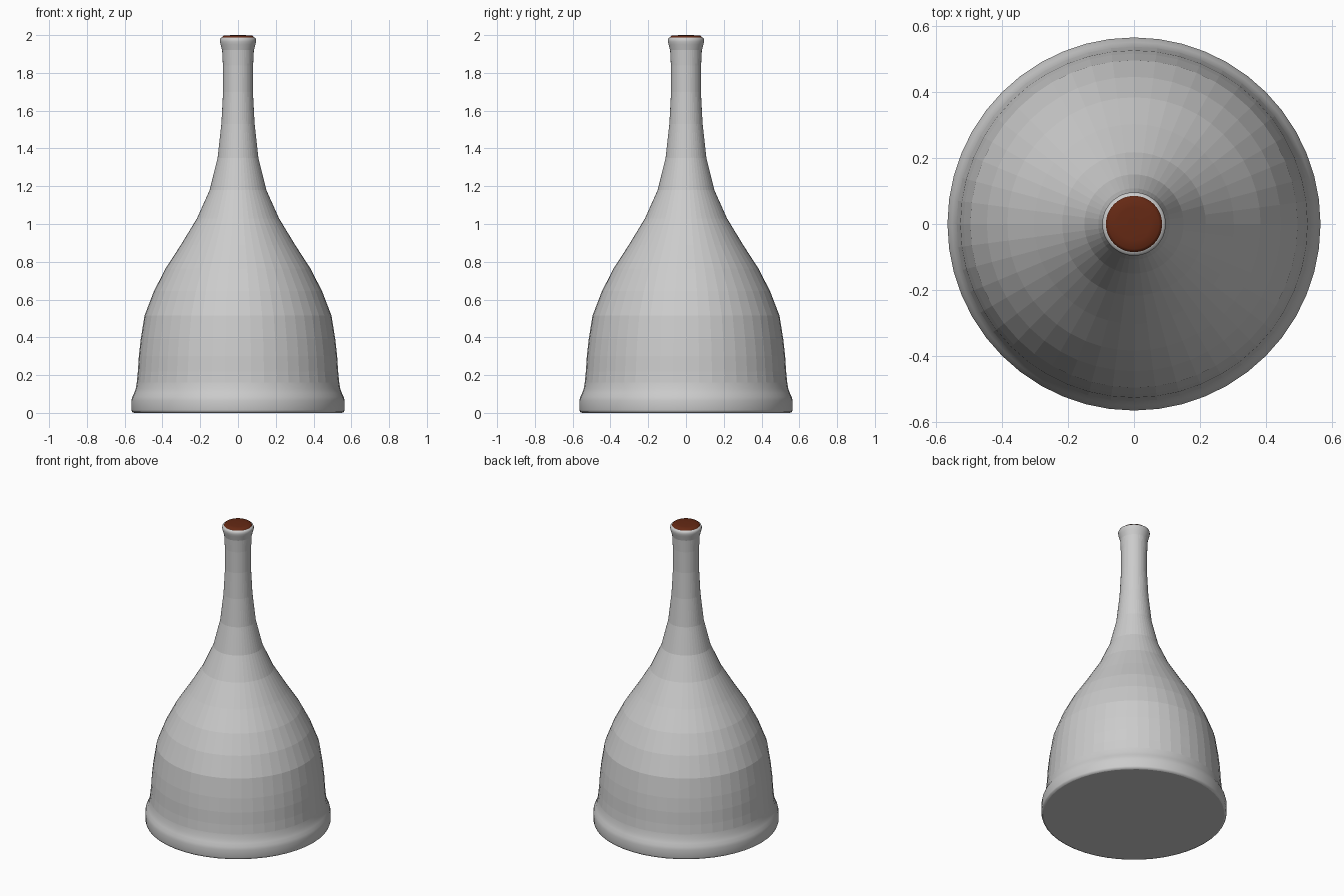
import bpy, bmesh
from math import cos, sin, pi

cube = bpy.data.objects.get("Cube")
if cube:
    bpy.data.objects.remove(cube, do_unlink=True)

SEGMENTS = 48


def material(name, color):
    m = bpy.data.materials.new(name)
    m.diffuse_color = color
    m.use_nodes = True
    bsdf = next(n for n in m.node_tree.nodes if n.type == 'BSDF_PRINCIPLED')
    bsdf.inputs["Base Color"].default_value = color
    return m


def lathe(name, profile, mat, smooth=None, close_bottom=False, close_top=False):
    """Spin (radius, height) points around z; smooth(z) chooses smooth bands."""
    bm = bmesh.new()
    rings = []
    for r, z in profile:
        rings.append([bm.verts.new((r * cos(2 * pi * i / SEGMENTS),
                                    r * sin(2 * pi * i / SEGMENTS), z))
                      for i in range(SEGMENTS)])
    for low, high in zip(rings, rings[1:]):
        for i in range(SEGMENTS):
            j = (i + 1) % SEGMENTS
            face = bm.faces.new((low[i], low[j], high[j], high[i]))
            face.smooth = bool(smooth and smooth(face.calc_center_median().z))
    if close_bottom:
        bm.faces.new(rings[0][::-1])
    if close_top:
        bm.faces.new(rings[-1])
    mesh = bpy.data.meshes.new(name)
    bm.to_mesh(mesh)
    bm.free()
    mesh.materials.append(mat)
    obj = bpy.data.objects.new(name, mesh)
    bpy.context.collection.objects.link(obj)
    return obj


grey = material("light grey", (0.6, 0.6, 0.6, 1))
rust = material("rust red", (0.13, 0.022, 0.007, 1))

# Bell-shaped body: flared foot, rounded shoulder, slim neck and rolled lip
body = [(0.55, 0), (0.561, 0.005), (0.564, 0.015), (0.564, 0.065), (0.56, 0.085),
        (0.55, 0.105), (0.541, 0.13), (0.536, 0.16), (0.53, 0.22), (0.525, 0.3),
        (0.515, 0.39), (0.495, 0.515), (0.445, 0.645), (0.383, 0.765),
        (0.302, 0.89), (0.217, 1.03), (0.15, 1.18), (0.108, 1.35),
        (0.088, 1.53), (0.079, 1.70), (0.08, 1.84), (0.084, 1.92),
        (0.092, 1.95), (0.096, 1.965), (0.096, 1.977), (0.092, 1.985),
        (0.084, 1.988)]
lathe("bell_body", body, grey, lambda z: z < 0.15 or z > 1.9, close_bottom=True)

# Low domed stopper in the mouth
cap = [(0.086, 1.985), (0.083, 1.992), (0.076, 1.997), (0.05, 1.999), (0.02, 2.0)]
lathe("stopper", cap, rust, lambda z: True, close_top=True)
